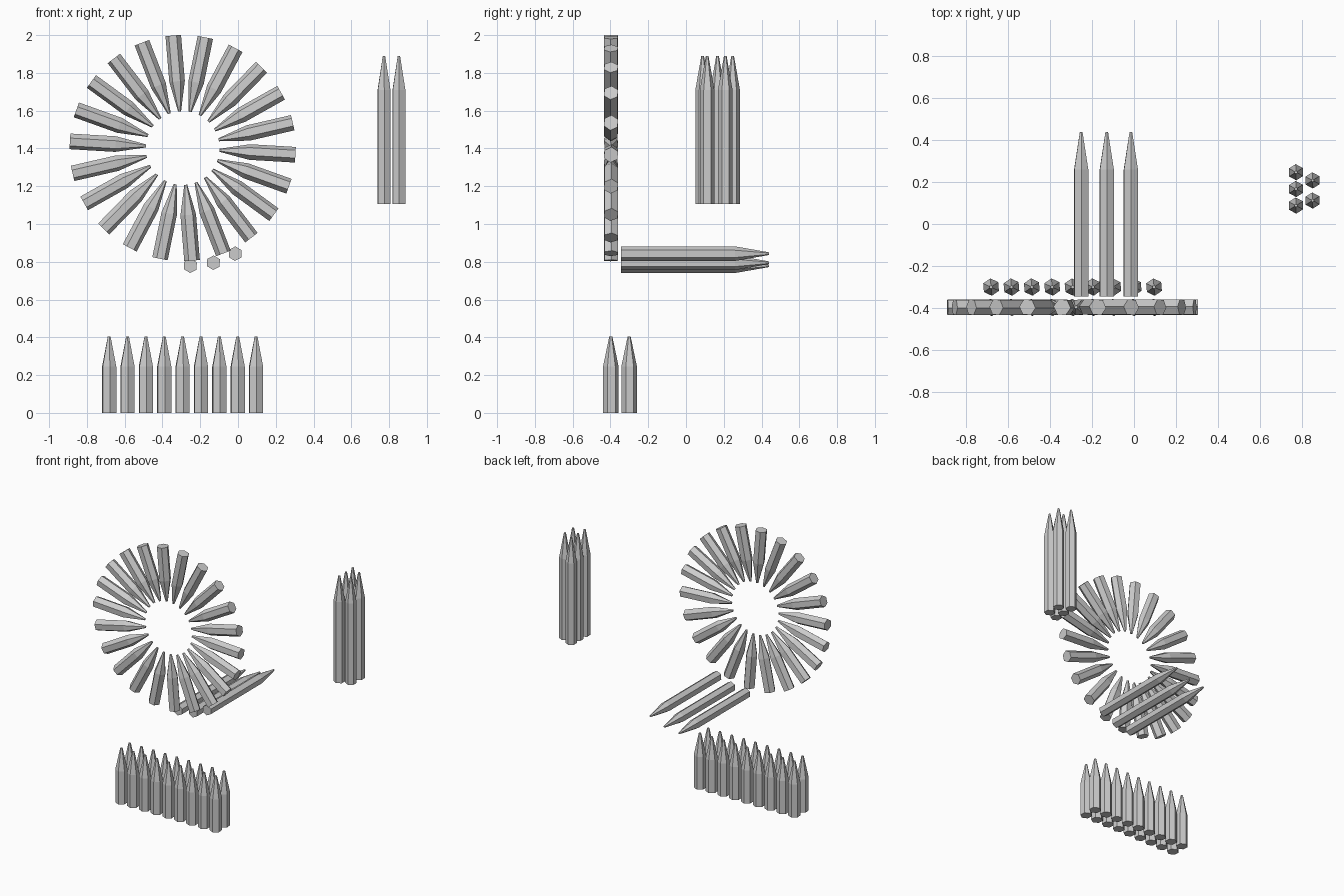
import bpy, bmesh
from math import cos, sin, pi, radians
from mathutils import Matrix, Vector

if "Cube" in bpy.data.objects:
    bpy.data.objects.remove(bpy.data.objects["Cube"])


def pencil_mesh(name, length, shoulder, radius, tip, twist):
    # hexagonal shaft with a blunt six-sided point, standing along +z
    bm = bmesh.new()
    rings = []
    for z, r in ((0, radius), (shoulder, radius), (length, tip)):
        ring = []
        for i in range(6):
            a = i * pi / 3 + pi / 2 + radians(twist)
            ring.append(bm.verts.new((r * cos(a), r * sin(a), z)))
        rings.append(ring)
    for lo, hi in zip(rings, rings[1:]):
        for i in range(6):
            j = (i + 1) % 6
            bm.faces.new((lo[i], lo[j], hi[j], hi[i]))
    bm.faces.new(rings[0][::-1])
    bm.faces.new(rings[-1])
    me = bpy.data.meshes.new(name)
    bm.to_mesh(me)
    bm.free()
    return me


def place(name, mesh, loc, rot=Matrix.Identity(4)):
    ob = bpy.data.objects.new(name, mesh)
    ob.matrix_world = Matrix.Translation(Vector(loc)) @ rot
    bpy.context.collection.objects.link(ob)
    return ob


short = pencil_mesh("short_pencil", 0.405, 0.245, 0.0415, 0.008, 5)
radial = pencil_mesh("radial_pencil", 0.403, 0.243, 0.0415, 0.008, 35)
long = pencil_mesh("long_pencil", 0.785, 0.605, 0.0385, 0.007, 2)

# two standing rows of nine short pencils
for y in (-0.398, -0.301):
    for i in range(9):
        place("row_pencil", short, (-0.682 + i * 0.0972, y, 0))

# wheel of 22 short pencils pointing inward
for i in range(22):
    a = radians(-3.4) + i * 2 * pi / 22
    loc = (-0.293 + 0.598 * cos(a), -0.397, 1.402 + 0.598 * sin(a))
    place("wheel_pencil", radial, loc, Matrix.Rotation(-pi / 2 - a, 4, 'Y'))

# three long pencils lying along +y
for x, z in ((-0.252, 0.779), (-0.13, 0.795), (-0.015, 0.843)):
    place("lying_pencil", long, (x, -0.345, z), Matrix.Rotation(-pi / 2, 4, 'X'))

# upright bundle of five long pencils
for x, y in ((0.773, 0.088), (0.773, 0.167), (0.773, 0.247),
             (0.852, 0.112), (0.852, 0.208)):
    place("bundle_pencil", long, (x, y, 1.105))
